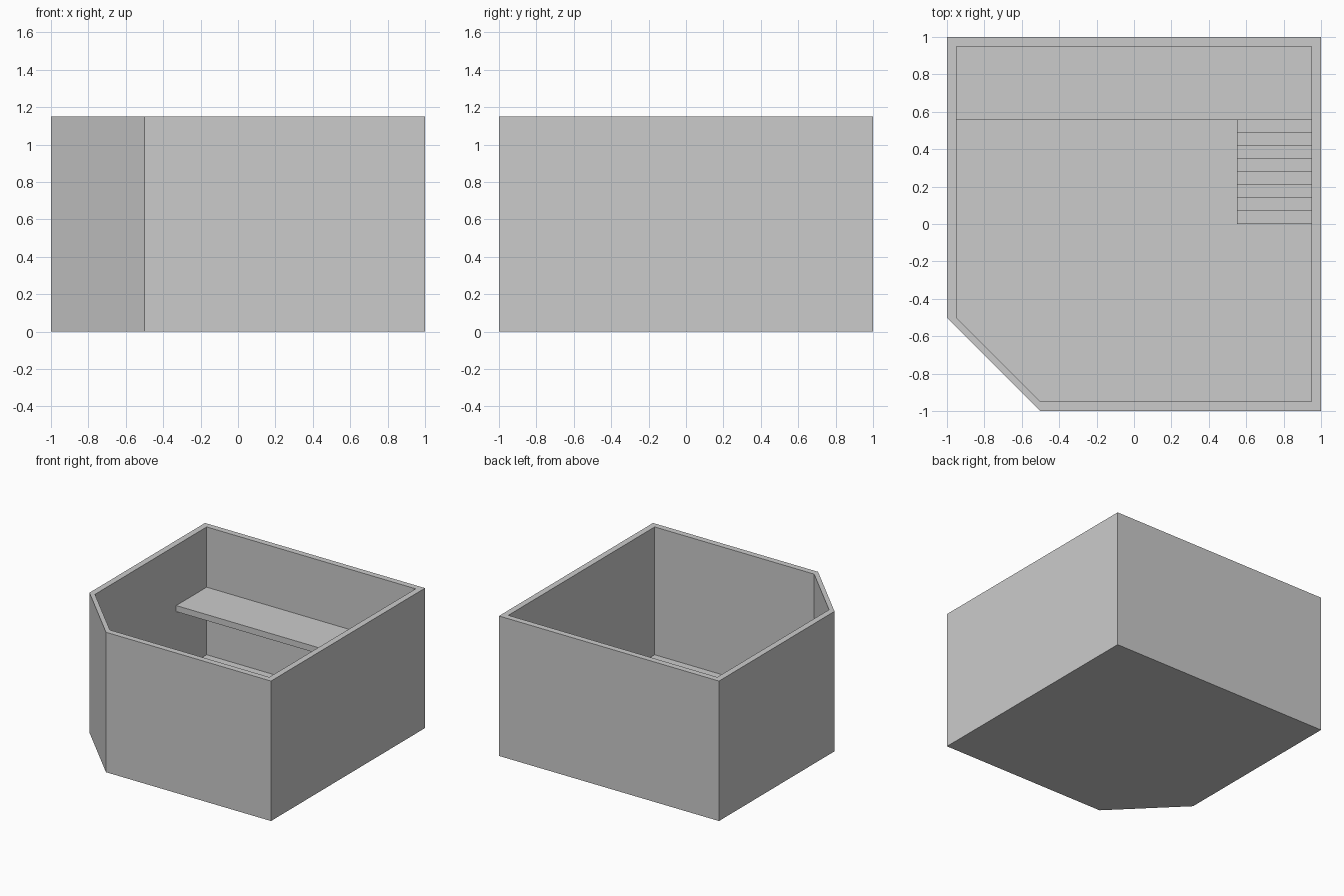
import bpy
import bmesh

if "Cube" in bpy.data.objects:
    bpy.data.objects.remove(bpy.data.objects["Cube"])

WALL_H, FLOOR_Z, DECK_Z = 1.15, 0.1, 0.655
DECK_Y = 0.555


def make_object(name, bm):
    bmesh.ops.recalc_face_normals(bm, faces=bm.faces)
    mesh = bpy.data.meshes.new(name)
    bm.to_mesh(mesh)
    bm.free()
    obj = bpy.data.objects.new(name, mesh)
    bpy.context.collection.objects.link(obj)
    return obj


def prism(name, profile, offset):
    """Closed solid made by pushing a 3D profile along an offset."""
    bm = bmesh.new()
    face = bm.faces.new([bm.verts.new(p) for p in profile])
    ext = bmesh.ops.extrude_face_region(bm, geom=[face], use_keep_orig=True)
    moved = [g for g in ext["geom"] if isinstance(g, bmesh.types.BMVert)]
    bmesh.ops.translate(bm, verts=moved, vec=offset)
    return make_object(name, bm)


def plan(s):
    """Room outline with one cut corner; s is the half width."""
    return [(-s, -0.5), (-0.5, -s), (s, -s), (s, s), (-s, s)]


# Outer walls with a sunken floor, one closed shell
bm = bmesh.new()
rings = [[bm.verts.new((x, y, z)) for x, y in plan(s)]
         for s, z in ((1, 0), (1, WALL_H), (0.95, WALL_H), (0.95, FLOOR_Z))]
for low, high in zip(rings, rings[1:]):
    for i in range(5):
        j = (i + 1) % 5
        bm.faces.new((low[i], low[j], high[j], high[i]))
bm.faces.new(rings[0])
bm.faces.new(rings[-1])
make_object("walls_and_floor", bm)

# Raised walkway along the back wall
prism("walkway", [(-0.95, DECK_Y, DECK_Z - 0.05), (0.95, DECK_Y, DECK_Z - 0.05),
                  (0.95, DECK_Y, DECK_Z), (-0.95, DECK_Y, DECK_Z)], (0, 0.395, 0))

# Staircase against the right wall
STEPS = 8
run, rise = DECK_Y / STEPS, (DECK_Z - FLOOR_Z) / (STEPS + 1)
profile = [(0.55, 0, FLOOR_Z)]
for i in range(STEPS):
    z = FLOOR_Z + (i + 1) * rise
    profile += [(0.55, i * run, z), (0.55, (i + 1) * run, z)]
profile.append((0.55, DECK_Y, FLOOR_Z))
prism("stairs", profile, (0.4, 0, 0))
